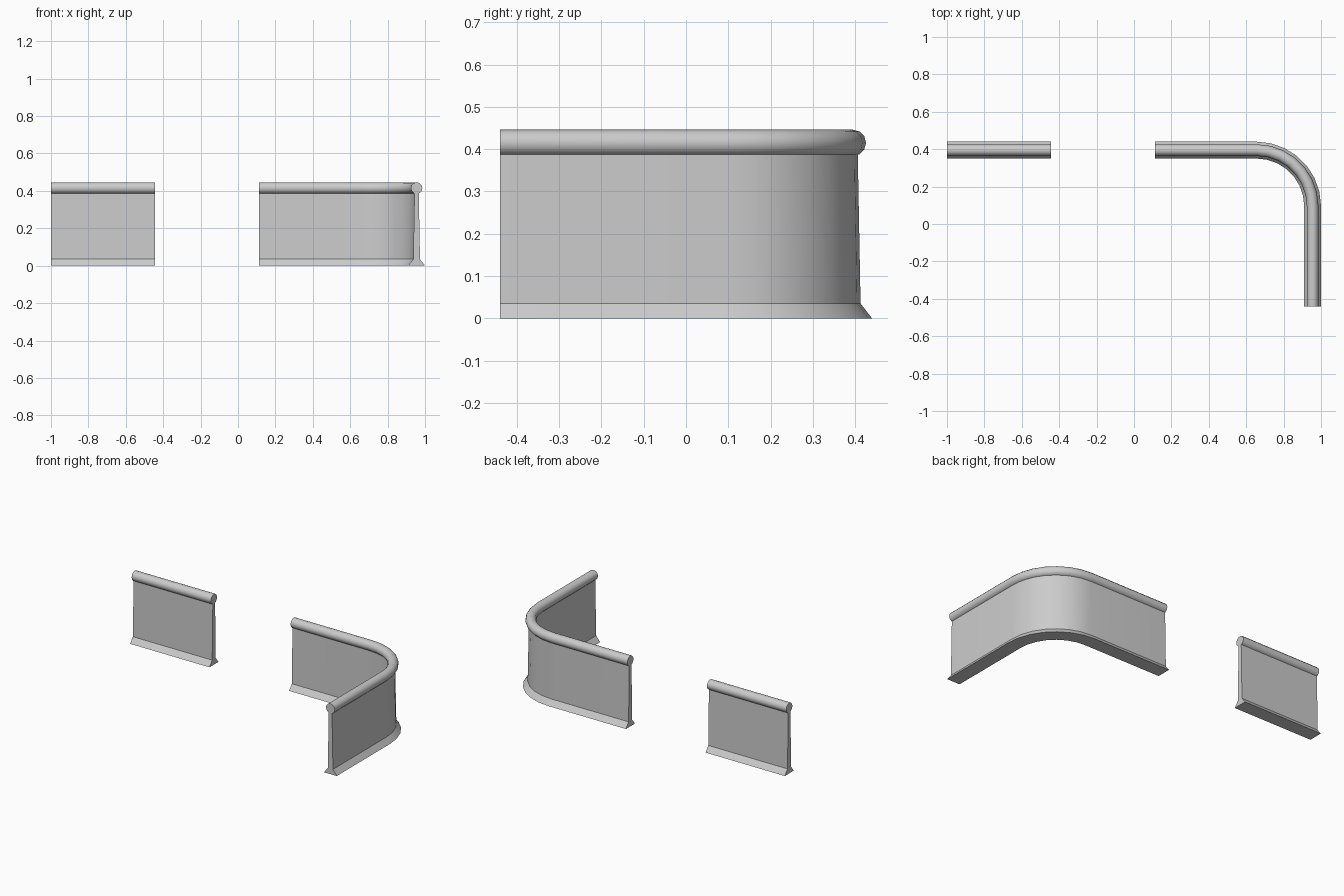
import bpy, bmesh
from math import sin, cos, pi, radians

if "Cube" in bpy.data.objects:
    bpy.data.objects.remove(bpy.data.objects["Cube"])


def sweep(name, path, profile):
    """Sweep a closed (offset, z) profile along (x, y, nx, ny) path stations."""
    bm = bmesh.new()
    rings = [[bm.verts.new((x + nx * o, y + ny * o, z)) for o, z in profile]
             for x, y, nx, ny in path]
    n = len(profile)
    for a, b in zip(rings, rings[1:]):
        for i in range(n):
            j = (i + 1) % n
            bm.faces.new((a[i], a[j], b[j], b[i]))
    bm.faces.new(rings[0])
    bm.faces.new(rings[-1])
    bmesh.ops.recalc_face_normals(bm, faces=bm.faces)
    mesh = bpy.data.meshes.new(name)
    bm.to_mesh(mesh)
    bm.free()
    obj = bpy.data.objects.new(name, mesh)
    bpy.context.collection.objects.link(obj)
    bpy.ops.object.select_all(action='DESELECT')
    obj.select_set(True)
    bpy.context.view_layer.objects.active = obj
    bpy.ops.object.shade_smooth_by_angle(angle=radians(35))
    return obj


# Cross-sections: tapered wall on a flared foot, and the round top rail
half = [(0.045, 0.0), (0.018, 0.035), (0.011, 0.41)]
wall = half + [(-o, z) for o, z in reversed(half)]
rail = [(0.031 * cos(2 * pi * i / 12), 0.415 + 0.031 * sin(2 * pi * i / 12))
        for i in range(12)]

# Paths: a short straight run and a run that turns the corner
Y, X, R, SEG = 0.395, 0.955, 0.30, 7
straight = [(-1.0, Y, 0, 1), (-0.445, Y, 0, 1)]
corner = [(0.113, Y, 0, 1)]
for i in range(SEG + 1):
    a = pi / 2 * (1 - i / SEG)
    corner.append((X - R + R * cos(a), Y - R + R * sin(a), cos(a), sin(a)))
corner.append((X, -0.44, 1, 0))

for label, path in (("straight", straight), ("corner", corner)):
    sweep(label + "_wall", path, wall)
    sweep(label + "_rail", path, rail)
